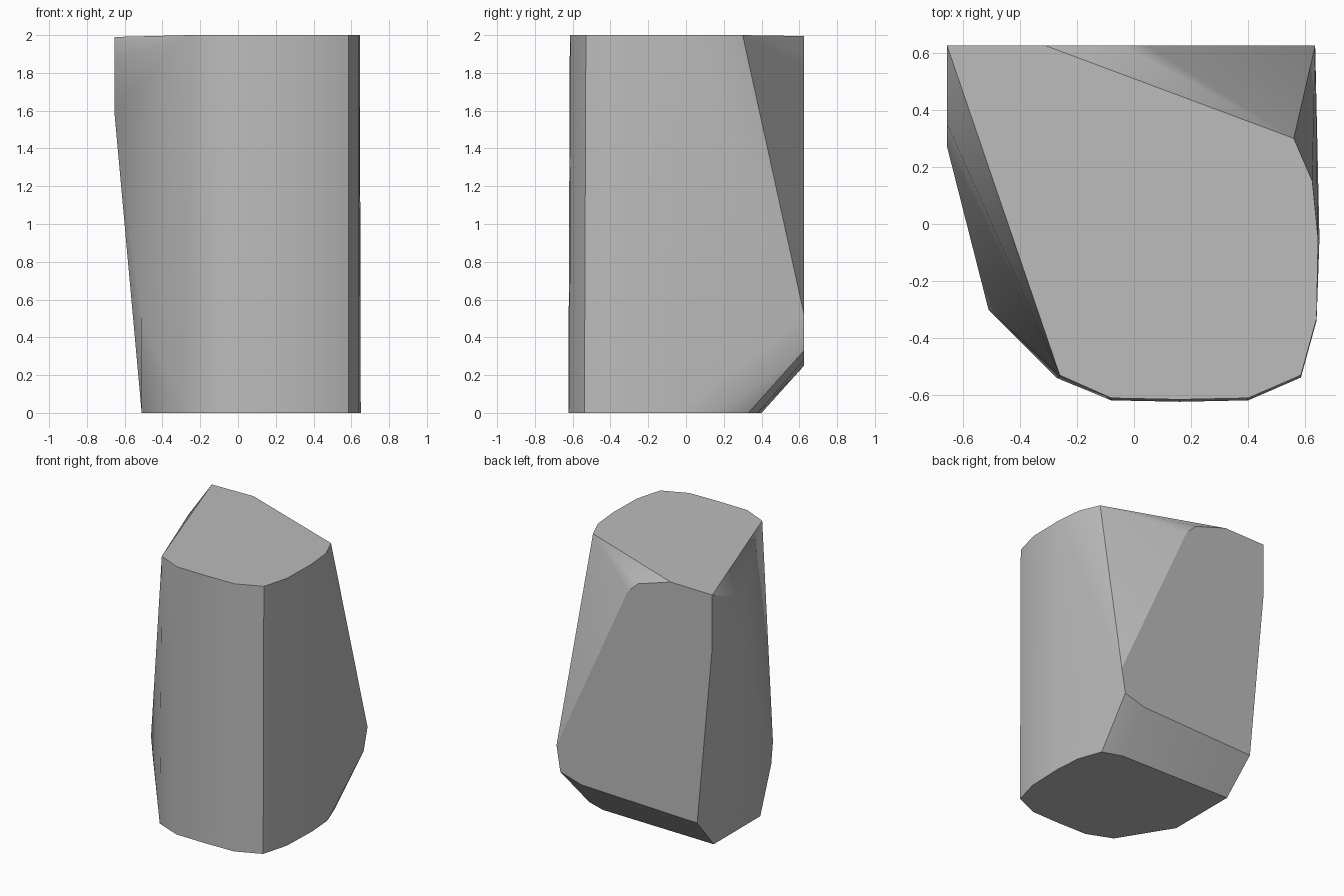
import bpy
import bmesh
import math
from mathutils import Vector

default_cube = bpy.data.objects.get("Cube")
if default_cube:
    bpy.data.objects.remove(default_cube, do_unlink=True)


def flat_material(name, colour):
    material = bpy.data.materials.new(name)
    material.use_nodes = True
    material.diffuse_color = colour
    shader = material.node_tree.nodes["Principled BSDF"]
    shader.inputs["Base Color"].default_value = colour
    shader.inputs["Roughness"].default_value = 0.8
    return material


def at_height(outline, z):
    """Lift a flat outline of (x, y) corners to one height."""
    return [Vector((x, y, z)) for x, y in outline]


def on_back(outline, y):
    """Stand an outline of (x, z) corners upright on the back plane."""
    return [Vector((x, y, z)) for x, z in outline]


def hull_object(name, points, material):
    """Wrap a convex faceted stone around the given corners."""
    bm = bmesh.new()
    for point in points:
        bm.verts.new(point)
    bmesh.ops.convex_hull(bm, input=list(bm.verts))
    loose = [v for v in bm.verts if not v.link_faces]
    bmesh.ops.delete(bm, geom=loose, context='VERTS')
    # Merge the triangles of each flat facet into one face
    bmesh.ops.dissolve_limit(bm, angle_limit=math.radians(1),
                             verts=list(bm.verts), edges=list(bm.edges))
    bmesh.ops.recalc_face_normals(bm, faces=list(bm.faces))
    mesh = bpy.data.meshes.new(name)
    bm.to_mesh(mesh)
    bm.free()
    mesh.materials.append(material)
    stone = bpy.data.objects.new(name, mesh)
    bpy.context.collection.objects.link(stone)
    return stone


BACK = 0.625
HEIGHT = 2.0

# Rounded front, shared by the bottom and the top
front_curve = [(-.08, -.61), (.16, -.615), (.4, -.61), (.585, -.53), (.64, -.33)]

# Bottom outline, with the front pushed out slightly
bottom = [(x, y - 0.008) for x, y in front_curve]
bottom += [(-.27, -.54), (.65, -.05), (.635, .15), (.57, .33),
           (.42, .38), (-.51, .4), (-.51, -.15)]

# Flat top outline
top = front_curve + [(-.26, -.53), (.645, -.05), (.625, .15), (.56, .3)]

# Flat back facet, wider in the middle and chamfered above and below
back_facet = [(-.655, 1.99), (-.31, 1.995), (-.04, 1.91), (.045, 1.83),
              (.635, .52), (.603, .33), (.43, .28), (-.53, .25), (-.655, 1.6)]

# Bulging corners on the slanted side
side_corners = [Vector((-.655, .35, 1.87)), Vector((-.655, .27, 1.6)),
                Vector((-.51, -.3, .5)), Vector((-.51, -.28, .34))]

corners = (at_height(bottom, 0) + at_height(top, HEIGHT)
           + on_back(back_facet, BACK) + side_corners)

stone_grey = flat_material("stone grey", (0.5, 0.5, 0.5, 1))
stone = hull_object("standing_stone", corners, stone_grey)

# Smooth the gentle bends and keep the chipped edges sharp
bpy.ops.object.select_all(action='DESELECT')
stone.select_set(True)
bpy.context.view_layer.objects.active = stone
bpy.ops.object.shade_smooth_by_angle(angle=math.radians(30))
